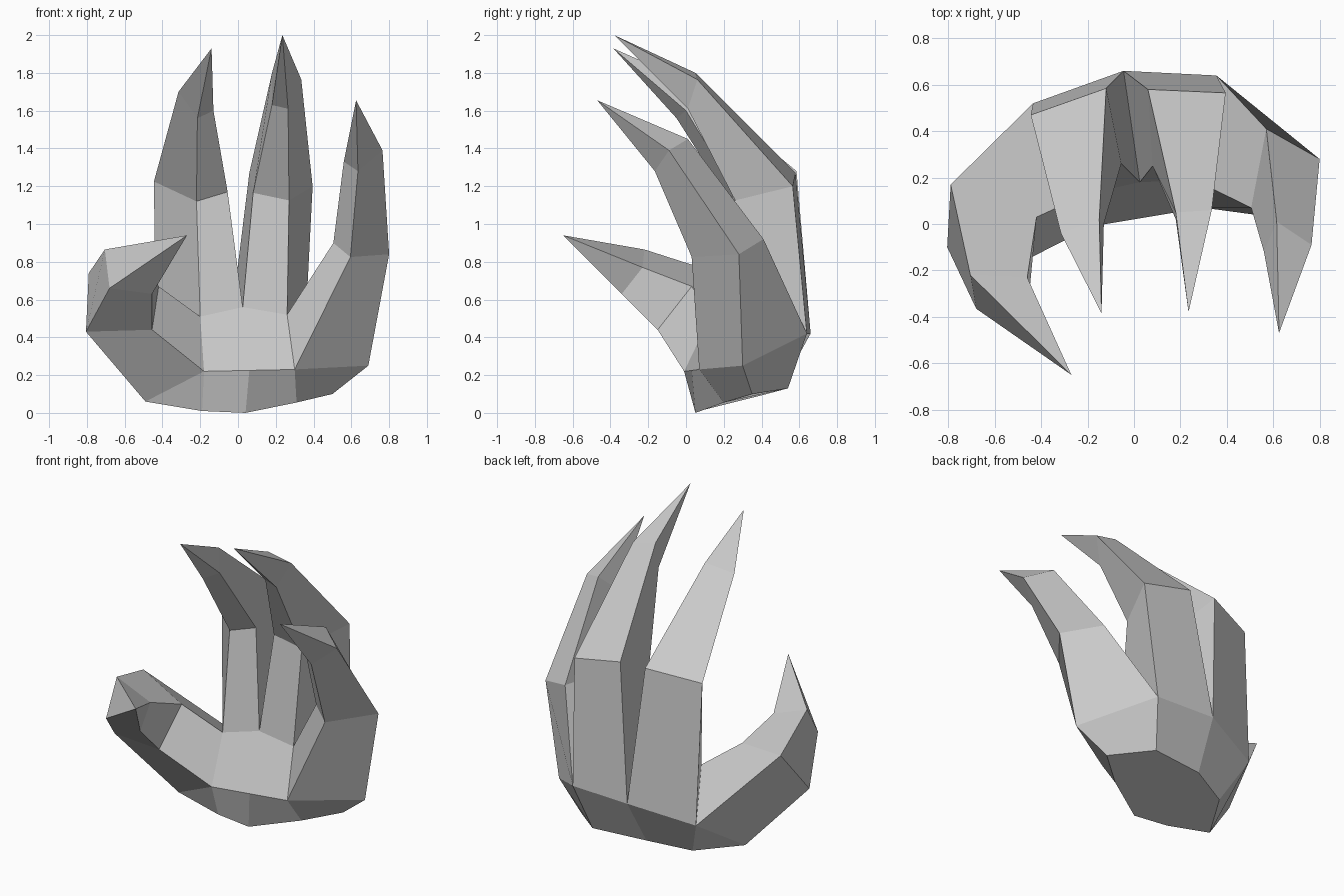
import bpy
import bmesh

default_cube = bpy.data.objects.get("Cube")
if default_cube:
    bpy.data.objects.remove(default_cube, do_unlink=True)

# Single stone grey material
stone_grey = bpy.data.materials.new("stone_grey")
stone_grey.use_nodes = True
grey = (0.6, 0.6, 0.6, 1)
stone_grey.diffuse_color = grey
stone_grey.node_tree.nodes["Principled BSDF"].inputs["Base Color"].default_value = grey


def build_part(name, points, faces):
    """Make a flat shaded closed part; faces refer to points by key."""
    mesh = bpy.data.meshes.new(name)
    bm = bmesh.new()
    verts = {key: bm.verts.new(position) for key, position in points.items()}
    for face in faces:
        bm.faces.new([verts[key] for key in face])
    bmesh.ops.recalc_face_normals(bm, faces=bm.faces[:])
    bm.to_mesh(mesh)
    bm.free()
    mesh.materials.append(stone_grey)
    part = bpy.data.objects.new(name, mesh)
    bpy.context.collection.objects.link(part)
    return part


def build_claw(name, root, knuckle, middle, tip):
    """Loft a four sided finger through its joints and close it in a point."""
    sections = [root, knuckle, middle]
    points = {(joint, corner): position
              for joint, section in enumerate(sections)
              for corner, position in enumerate(section)}
    points["tip"] = tip
    faces = [[(0, corner) for corner in range(4)]]
    last = len(sections) - 1
    for corner in range(4):
        following = (corner + 1) % 4
        for joint in range(last):
            faces.append([(joint, corner), (joint, following),
                          (joint + 1, following), (joint + 1, corner)])
        faces.append([(last, corner), (last, following), "tip"])
    return build_part(name, points, faces)


# Palm: open wrist outline, row of knuckle roots and the inner hollow
wrist = {
    "wrist_front": (.04, .05, 0),
    "wrist_front_left": (.31, .2, .055),
    "wrist_left": (.5, .35, .1),
    "wrist_back_left": (.285, .54, .13),
    "wrist_back_right": (-.07, .5, .13),
    "wrist_right": (-.32, .39, .09),
    "wrist_thumb": (-.49, .1, .06),
    "wrist_front_right": (-.19, .07, .01),
}
hand = {
    "back_right": (-.435, .52, .33),
    "back_middle": (-.045, .66, .42),
    "back_left": (.355, .64, .42),
    "side_left": (.69, .3, .25),
    "heel_left": (.3, .07, .23),
    "heel_middle": (.06, .03, .225),
    "heel_right": (-.18, -.01, .22),
    "web_right": (-.2, .13, .51),
    "web_middle": (.025, .18, .56),
    "web_left": (.26, .19, .52),
}
palm = {**wrist, **hand}

# Root outlines shared by the palm and the claws
roots = {
    "index": ["back_right", "back_middle", "web_middle", "web_right"],
    "middle": ["back_middle", "back_left", "web_left", "web_middle"],
    "outer": ["back_left", "side_left", "heel_left", "web_left"],
    "thumb": ["back_right", "web_right", "heel_right", "wrist_thumb"],
}
palm_faces = [
    list(wrist),
    ["heel_right", "heel_middle", "heel_left", "web_left", "web_middle", "web_right"],
    ["heel_right", "heel_middle", "wrist_front", "wrist_front_right"],
    ["heel_middle", "heel_left", "wrist_front_left", "wrist_front"],
    ["heel_left", "side_left", "wrist_left", "wrist_front_left"],
    ["side_left", "back_left", "wrist_back_left", "wrist_left"],
    ["back_left", "back_middle", "wrist_back_right", "wrist_back_left"],
    ["back_middle", "back_right", "wrist_right", "wrist_back_right"],
    ["back_right", "wrist_thumb", "wrist_right"],
    ["heel_right", "wrist_front_right", "wrist_thumb"],
]
build_part("palm", palm, palm_faces + list(roots.values()))


def root_of(claw):
    return [palm[key] for key in roots[claw]]


# Claws: knuckle outline, middle outline and pointed tip
build_claw(
    "index_claw", root_of("index"),
    knuckle=[(-.445, .47, 1.225), (-.12, .585, 1.28), (-.055, .26, 1.17), (-.22, .23, 1.12)],
    middle=[(-.315, -.04, 1.7), (-.15, .02, 1.75), (-.13, 0, 1.6), (-.215, -.05, 1.56)],
    tip=(-.14, -.385, 1.93))
build_claw(
    "middle_claw", root_of("middle"),
    knuckle=[(.06, .58, 1.27), (.395, .565, 1.2), (.27, .26, 1.125), (.08, .25, 1.165)],
    middle=[(.18, .05, 1.8), (.335, .06, 1.765), (.265, .01, 1.61), (.18, .02, 1.63)],
    tip=(.235, -.38, 2))
build_claw(
    "outer_claw", root_of("outer"),
    knuckle=[(.57, .41, .92), (.8, .28, .84), (.595, .03, .825), (.505, .07, .9)],
    middle=[(.615, .01, 1.45), (.765, -.09, 1.39), (.635, -.165, 1.28), (.56, -.12, 1.33)],
    tip=(.625, -.47, 1.655))
build_claw(
    "thumb_claw", root_of("thumb"),
    knuckle=[(-.79, .17, .74), (-.42, .03, .67), (-.455, -.15, .44), (-.805, -.1, .43)],
    middle=[(-.705, -.22, .865), (-.46, -.23, .77), (-.455, -.34, .63), (-.68, -.365, .66)],
    tip=(-.27, -.65, .94))
